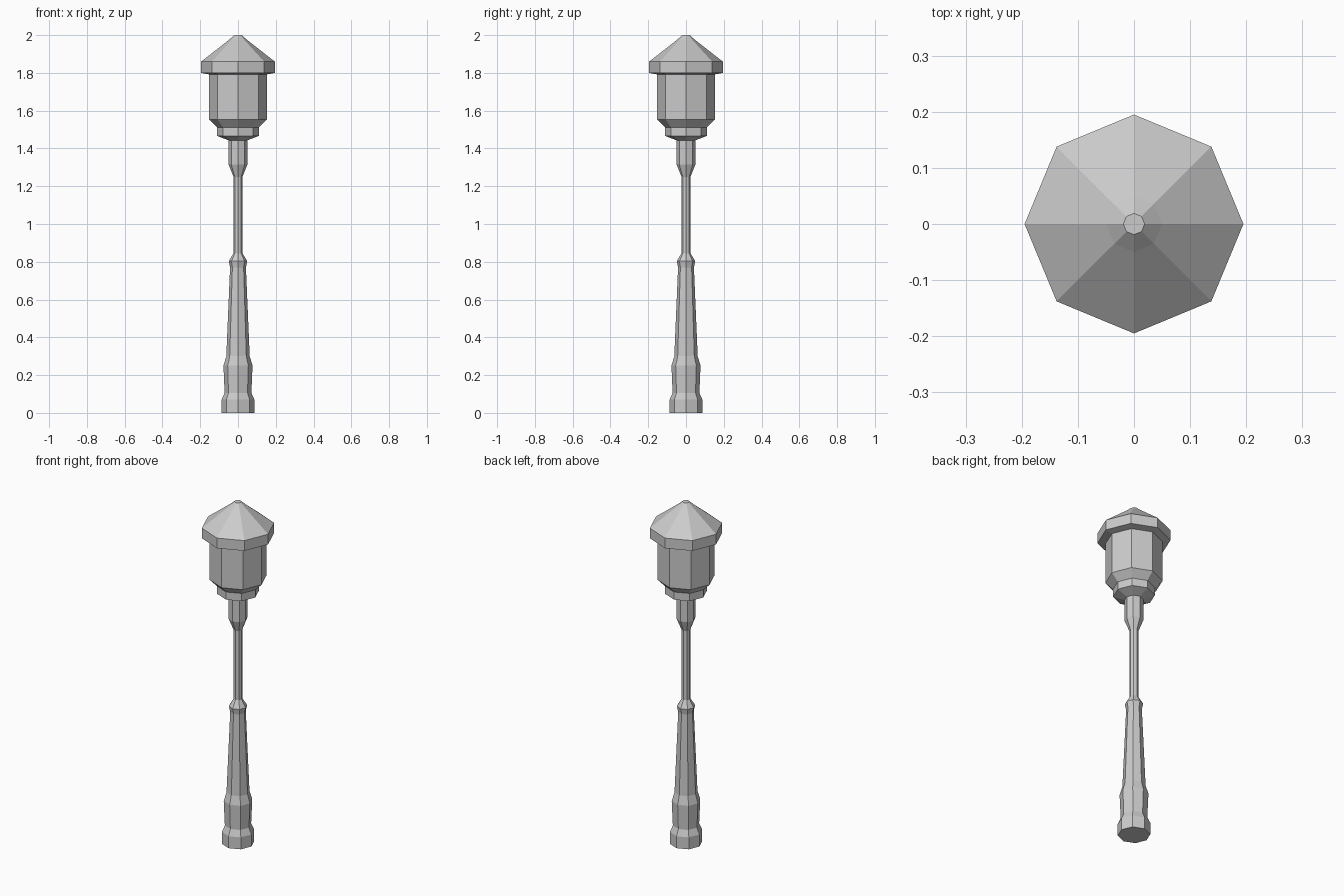
import bpy
import bmesh
from math import cos, sin, tau

SIDES = 8

cube = bpy.data.objects.get("Cube")
if cube:
    bpy.data.objects.remove(cube, do_unlink=True)

metal = bpy.data.materials.new("grey_metal")
metal.use_nodes = True
grey = (0.6, 0.6, 0.6, 1)
metal.diffuse_color = grey
metal.node_tree.nodes["Principled BSDF"].inputs["Base Color"].default_value = grey


def lathe(name, profile, cap_bottom=False, cap_top=False):
    """Flat-sided turned part from (radius, height) pairs, listed upwards."""
    bm = bmesh.new()
    rings = [[bm.verts.new((r * cos(tau * i / SIDES), r * sin(tau * i / SIDES), z))
              for i in range(SIDES)] for r, z in profile]
    for low, high in zip(rings, rings[1:]):
        for i in range(SIDES):
            j = (i + 1) % SIDES
            bm.faces.new((low[i], low[j], high[j], high[i]))
    if cap_bottom:
        bm.faces.new(rings[0][::-1])
    if cap_top:
        bm.faces.new(rings[-1])
    mesh = bpy.data.meshes.new(name)
    bm.to_mesh(mesh)
    bm.free()
    mesh.materials.append(metal)
    obj = bpy.data.objects.new(name, mesh)
    bpy.context.collection.objects.link(obj)


# Stepped foot
lathe("base", [(0.087, 0), (0.087, 0.07), (0.071, 0.106), (0.077, 0.25),
               (0.062, 0.3)], cap_bottom=True)
# Tapering lower post with its collar
lathe("lower_post", [(0.062, 0.3), (0.042, 0.77), (0.049, 0.803), (0.024, 0.845)])
# Slim shaft
lathe("shaft", [(0.024, 0.845), (0.024, 1.25)])
# Socket under the lantern
lathe("socket", [(0.024, 1.25), (0.05, 1.315), (0.05, 1.443)])
# Lantern cup
lathe("lantern_cup", [(0.05, 1.443), (0.112, 1.467), (0.112, 1.512), (0.153, 1.553)])
# Lantern body
lathe("lantern_body", [(0.153, 1.553), (0.153, 1.792)])
# Roof with overhanging rim and blunt tip
lathe("roof", [(0.153, 1.792), (0.195, 1.8), (0.195, 1.86), (0.05, 1.973),
               (0.019, 2)], cap_top=True)
